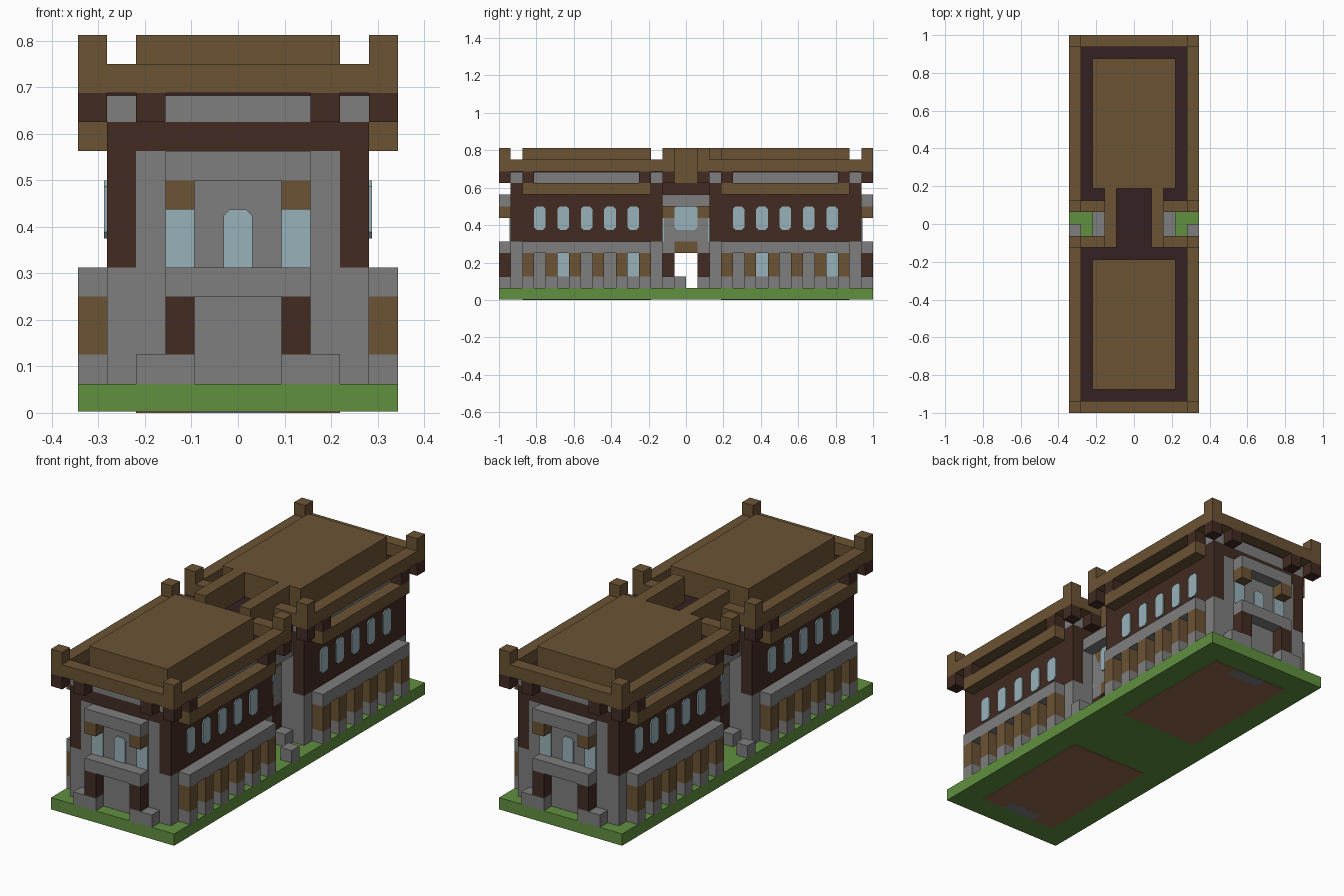
import bpy
import bmesh

cube = bpy.data.objects.get("Cube")
if cube:
    bpy.data.objects.remove(cube, do_unlink=True)

U = 1 / 16           # one building block
WALL, EAVE = 4.5, 5.5  # half widths of the walls and of the overhang
THIN = 0.1           # thickness of glass plates, in blocks


def material(name, rgb):
    lin = [((c / 255 + 0.055) / 1.055) ** 2.4 for c in rgb] + [1]
    m = bpy.data.materials.new(name)
    m.use_nodes = True
    m.diffuse_color = lin
    bsdf = m.node_tree.nodes["Principled BSDF"]
    bsdf.inputs["Base Color"].default_value = lin
    bsdf.inputs["Roughness"].default_value = 1
    return m


timber = material("timber brown", (107, 83, 52))
dark = material("dark wood", (66, 43, 34))
deck = material("roof maroon", (53, 33, 35))
stone = material("stone grey", (126, 126, 126))
glass = material("pale blue glass", (152, 178, 186))
grass = material("grass green", (97, 144, 64))
planks = material("floor planks", (150, 105, 75))


def finish(name, mat, bm):
    bmesh.ops.recalc_face_normals(bm, faces=bm.faces)
    mesh = bpy.data.meshes.new(name)
    bm.to_mesh(mesh)
    bm.free()
    mesh.materials.append(mat)
    bpy.context.collection.objects.link(bpy.data.objects.new(name, mesh))


def blocks(name, mat, boxes, mirror=False, place=lambda y: y):
    """Boxes given as x, y and z ranges in blocks, optionally mirrored in x."""
    bm = bmesh.new()
    for xs, ys, zs in boxes:
        for side in ((1, -1) if mirror else (1,)):
            ranges = [sorted(side * x for x in xs), sorted(place(y) for y in ys), zs]
            for v in bmesh.ops.create_cube(bm, size=1)["verts"]:
                v.co = [(r[0] if c < 0 else r[1]) * U for c, r in zip(v.co, ranges)]
    finish(name, mat, bm)


def centred(half):
    return (-half, half)


def panes(name, spots, half, z0, z1, to_world, cut_bottom=True):
    """Window plates with clipped corners; to_world maps across, depth, z."""
    c = 0.22
    b = c if cut_bottom else 0
    outline = [(half - b, z0), (half, z0 + b), (half, z1 - c), (half - c, z1)]
    outline += [(-a, z) for a, z in reversed(outline)]
    bm = bmesh.new()
    for s in spots:
        rings = []
        for d in (0, THIN):
            rings.append([bm.verts.new([k * U for k in to_world(s + a, d, z)])
                          for a, z in outline])
            bm.faces.new(rings[-1])
        n = len(outline)
        for i in range(n):
            j = (i + 1) % n
            bm.faces.new((rings[0][i], rings[0][j], rings[1][j], rings[1][i]))
    bmesh.ops.remove_doubles(bm, verts=bm.verts, dist=1e-6)
    finish(name, glass, bm)


def facade(tag, place):
    """One gable end: y 0 to 1 is the porch depth, the wall starts at y 1."""
    porch = (0, 1)
    face = (1 - THIN, 1)
    blocks(tag + "_porch_base", stone, [((1.5, 3.5), porch, (1, 2))], True, place)
    blocks(tag + "_porch_pillar", dark, [((1.5, 2.5), porch, (2, 4))], True, place)
    blocks(tag + "_porch_roof", stone,
           [(centred(2.5), porch, z) for z in ((4, 5), (8, 9))], False, place)
    blocks(tag + "_corbel", timber, [((1.5, 2.5), porch, (7, 8))], True, place)
    blocks(tag + "_side_glass", glass, [((1.5, 2.5), face, (5, 7))], True, place)
    panes(tag + "_arched_window", [0], 0.5, 5, 7,
          lambda a, d, z: (a, place(1 - d), z), False)
    blocks(tag + "_eave_bracket", dark,
           [(x, porch, (10, 11)) for x in ((2.5, 3.5), (WALL, EAVE))], True, place)
    blocks(tag + "_corner_post", timber, [((WALL, EAVE), porch, (11, 13))], True, place)


def wing(tag, start, inner):
    """A hall 15 blocks long; inner is the end that meets the link."""
    def place(y):
        return start + y

    def add(part, mat, boxes, mirror=False):
        blocks(tag + "_" + part, mat, boxes, mirror, place)

    body = (1, 14)
    long = (2, 13)
    outer = (WALL, EAVE)
    # walls
    add("ground_walls", stone, [(centred(WALL), body, (1, 5))])
    add("upper_side_walls", dark, [((3.5, WALL), body, (5, 9))], True)
    add("upper_end_walls", stone, [(centred(3.5), body, (5, 9))])
    add("wall_top_band", dark, [(centred(WALL), body, (9, 10))])
    add("frieze", stone, [(centred(WALL), body, (10, 10.9))])
    # side pillars and ledges
    cells = [(y, y + 1) for y in range(2, 13, 2)]
    add("pillar_foot", stone, [(outer, c, (1, 2)) for c in cells], True)
    add("pillar", timber, [(outer, c, (2, 4)) for c in cells], True)
    add("ledge", stone, [(outer, long, (4, 5))], True)
    add("side_beam", timber, [(outer, long, (9, 10))], True)
    add("side_bracket", dark, [(outer, c, (10, 11)) for c in (cells[0], cells[-1])], True)
    # side windows
    add("ground_glass", glass,
        [((WALL, WALL + THIN), (y, y + 1), (2, 4)) for y in (5, 11)], True)
    for side, label in ((1, "left"), (-1, "right")):
        panes(tag + "_" + label + "_windows", [y + 0.5 for y in range(3, 12, 2)],
              0.5, 6, 8, lambda a, d, z: (side * (WALL + d), place(a), z))
    # roof
    add("roof_deck", deck, [(centred(WALL), body, (10.9, 11))])
    add("roof_top", timber, [(centred(3.5), long, (11, 13))])
    add("side_rim", timber, [(outer, body, (11, 12))], True)
    for end in (0, 14):
        gap = 2.5 if end == inner else 0
        add("end_rim", timber, [((gap, WALL), (end, end + 1), (11, 12))], True)
    facade(tag + "_front", place)
    facade(tag + "_back", lambda y: place(15 - y))
    # floor seen from underneath
    skin = (0, 0.06)
    add("floor", planks, [(centred(3.5), long, skin)])


# ground slab
blocks("lawn", grass, [(centred(EAVE), centred(16), (0.05, 1))])
blocks("threshold", stone, [(centred(1.5), y, (0, 0.07)) for y in ((-14, -13), (13, 14))])
for ob in bpy.data.objects:
    if ob.name == "threshold":
        ob.location.z = -0.0002

wing("front_hall", -16, 14)
wing("back_hall", 1, 0)

# link between the halls, with an open passage below
gap = centred(1)
blocks("passage_lintel", timber, [(centred(2.5), gap, (4, 5))])
blocks("link_wall", stone, [(centred(2.5), centred(2), (5, 9))])
blocks("link_canopy", stone, [((2.5, 3.5), centred(2), (8, 9))], True)
blocks("link_top_band", dark, [(centred(2.5), centred(2), (9, 10))])
blocks("link_deck", deck, [(centred(1.5), centred(2), (10, 11))])
blocks("link_parapet", timber,
       [((1.5, 2.5), gap, (10, 11)), ((1.5, 2.5), (-2, 3), (11, 13))], True)
blocks("passage_block", stone, [((WALL, EAVE), (-1, 0), (1, 2))], True)
for side, label in ((1, "left"), (-1, "right")):
    panes("link_" + label + "_window", [0], 1, 6, 8,
          lambda a, d, z: (side * (2.5 + d), a, z))
